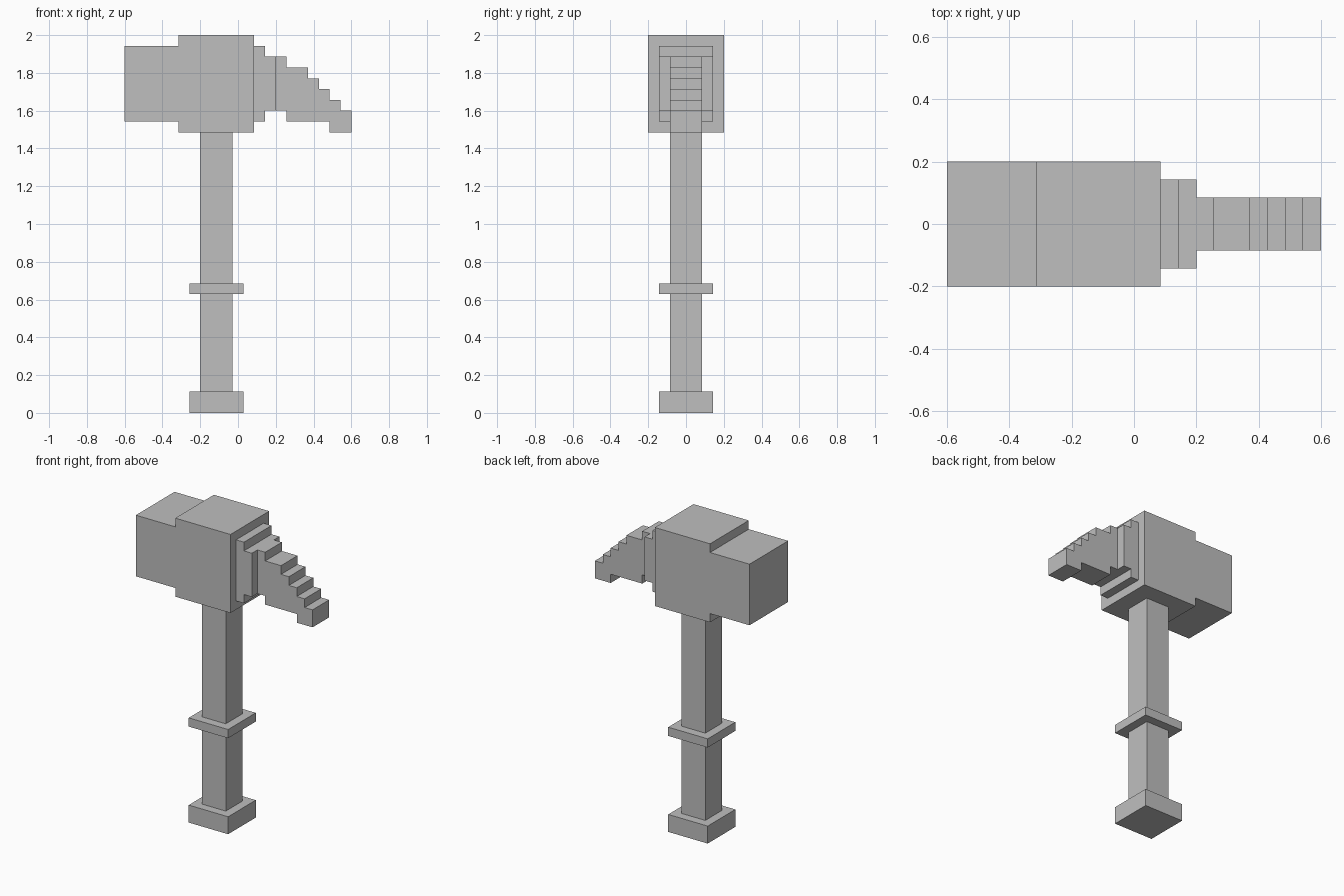
import bpy
import bmesh

cube = bpy.data.objects.get("Cube")
if cube:
    bpy.data.objects.remove(cube, do_unlink=True)

U = 2 / 35        # block size: the hammer is 35 blocks tall
MID_X = 10.5      # half of its 21 block length

grey = bpy.data.materials.new("plain_grey")
grey.use_nodes = True
grey.diffuse_color = (0.52, 0.52, 0.52, 1)
grey.node_tree.nodes["Principled BSDF"].inputs["Base Color"].default_value = grey.diffuse_color


def slab(name, outline, depth):
    """Extrude an x-z outline, in blocks, evenly about y = 0."""
    bm = bmesh.new()
    face = bm.faces.new([bm.verts.new(((x - MID_X) * U, -depth * U / 2, z * U))
                         for x, z in outline])
    extruded = bmesh.ops.extrude_face_region(bm, geom=[face])["geom"]
    verts = [v for v in extruded if isinstance(v, bmesh.types.BMVert)]
    bmesh.ops.translate(bm, verts=verts, vec=(0, depth * U, 0))
    bmesh.ops.recalc_face_normals(bm, faces=bm.faces)
    mesh = bpy.data.meshes.new(name)
    bm.to_mesh(mesh)
    bm.free()
    mesh.materials.append(grey)
    obj = bpy.data.objects.new(name, mesh)
    bpy.context.collection.objects.link(obj)
    return obj


def box(name, x0, x1, z0, z1, depth):
    return slab(name, [(x0, z0), (x1, z0), (x1, z1), (x0, z1)], depth)


def stepped(name, columns, depth):
    """Stepped outline from columns of (x start, x end, bottom, top)."""
    lower, upper = [], []
    for x0, x1, z0, z1 in columns:
        for path, z in ((lower, z0), (upper, z1)):
            if path and path[-1][1] == z:
                path[-1] = (x1, z)      # same height: lengthen the run
            else:
                path += [(x0, z), (x1, z)]
    return slab(name, lower + upper[::-1], depth)


# Handle with its pommel and grip ring
box("pommel", 6, 11, 0, 2, 5)
box("handle", 7, 10, 2, 26, 3)
box("grip_ring", 6, 11, 11, 12, 5)

# Hammer head: striking block and taller centre block
stepped("hammer_head", [(0, 5, 27, 34), (5, 12, 26, 35)], 7)

# Collar stepping down from the head to the spike
stepped("spike_collar", [(12, 13, 27, 34), (13, 14, 28, 33)], 5)

# Drooping stepped spike
stepped("spike", [(14, 15, 28, 33), (15, 17, 27, 32), (17, 18, 27, 31),
                  (18, 19, 27, 30), (19, 20, 26, 29), (20, 21, 26, 28)], 3)
